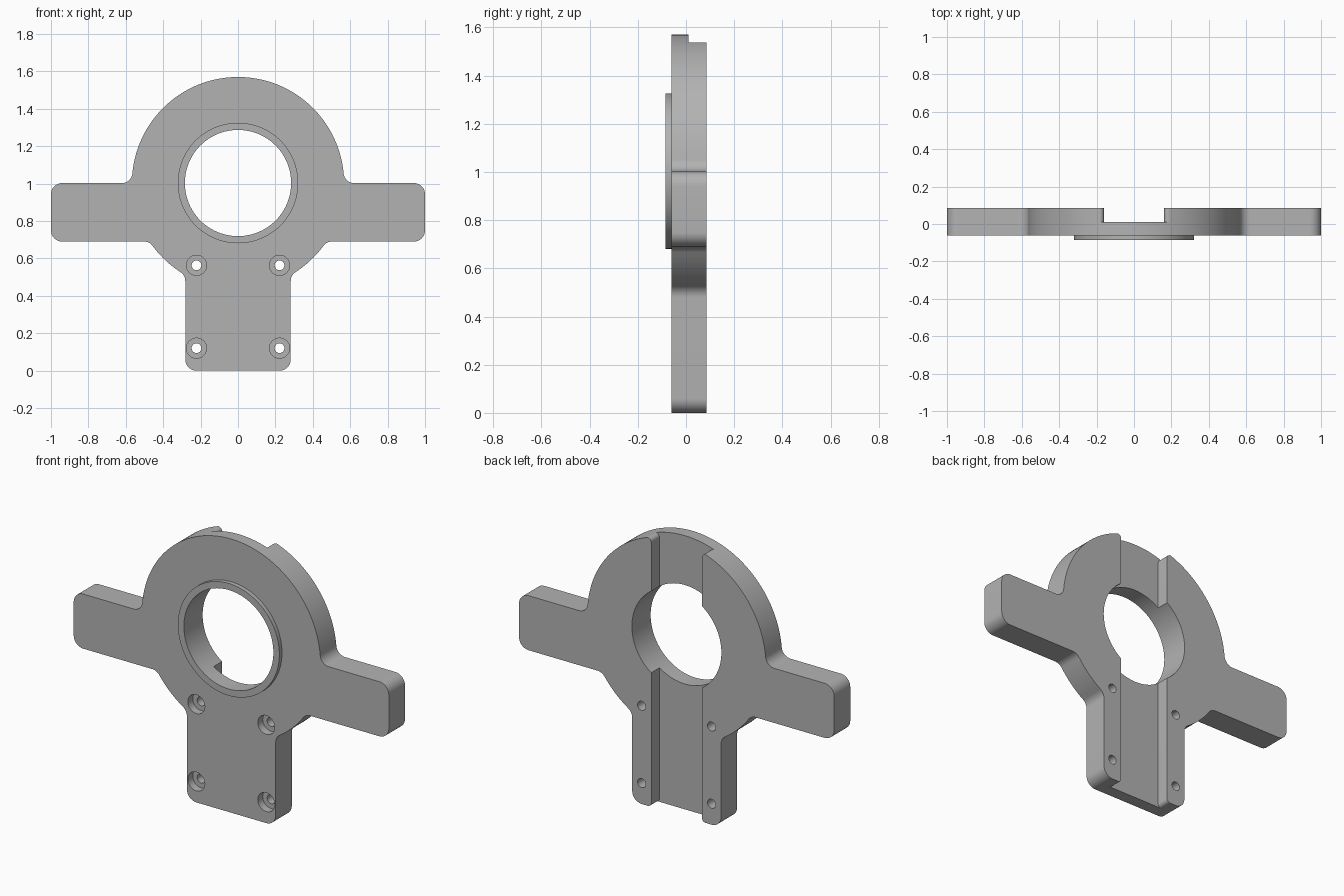
import bpy, bmesh, math

if "Cube" in bpy.data.objects:
    bpy.data.objects.remove(bpy.data.objects["Cube"])

CZ = 1.003          # height of the bore axis
R = 0.567           # outer radius of the round body
FIL = 0.056         # inside fillets
COR = 0.06          # outside corners
LEG, ARM_LO, ARM_HI = 0.282, 0.69, 1.003
FRONT, BACK = -0.061, 0.085
GROOVE, FLOOR, GR = 0.161, 0.01, 0.022

grey = bpy.data.materials.new("machined_grey")
grey.diffuse_color = (0.45, 0.45, 0.45, 1)
grey.use_nodes = True
grey.node_tree.nodes["Principled BSDF"].inputs["Base Color"].default_value = grey.diffuse_color


def arc(cx, cz, r, a0, a1, n=10):
    """Points on an arc in the xz plane, angles in degrees."""
    angles = [math.radians(a0 + (a1 - a0) * i / n) for i in range(n + 1)]
    return [(cx + r * math.cos(a), cz + r * math.sin(a)) for a in angles]


def angle(dx, dz):
    return math.degrees(math.atan2(dz, dx))


def slab(name, pts, y0, y1):
    """Extrude an xz outline from y0 to y1."""
    bm = bmesh.new()
    face = bm.faces.new([bm.verts.new((x, y0, z)) for x, z in pts])
    ext = bmesh.ops.extrude_face_region(bm, geom=[face])["geom"]
    for v in ext:
        if isinstance(v, bmesh.types.BMVert):
            v.co.y = y1
    bmesh.ops.remove_doubles(bm, verts=bm.verts, dist=1e-5)
    bmesh.ops.recalc_face_normals(bm, faces=bm.faces)
    me = bpy.data.meshes.new(name)
    bm.to_mesh(me)
    bm.free()
    me.materials.append(grey)
    ob = bpy.data.objects.new(name, me)
    bpy.context.collection.objects.link(ob)
    return ob


def disc(name, x, z, r, y0, y1, n=96):
    return slab(name, arc(x, z, r, 0, 360, n)[:-1], y0, y1)


def mirrored(half):
    return half + [(-x, z) for x, z in reversed(half)]


def combine(target, tool, op):
    """Apply a boolean and discard the tool."""
    bpy.context.view_layer.objects.active = target
    mod = target.modifiers.new(op, "BOOLEAN")
    mod.operation, mod.solver, mod.object = op, "EXACT", tool
    bpy.ops.object.modifier_apply(modifier=mod.name)
    bpy.data.objects.remove(tool)


# Body outline: leg, round body and side arm, with tangent fillets
leg_x = LEG + FIL
leg_z = CZ - math.sqrt((R + FIL) ** 2 - leg_x ** 2)
low_z = ARM_LO - FIL
low_x = math.sqrt((R + FIL) ** 2 - (CZ - low_z) ** 2)
top_z = ARM_HI + FIL
top_x = math.sqrt((R + FIL) ** 2 - (top_z - CZ) ** 2)
half = arc(LEG - COR, COR, COR, -90, 0)
half += arc(leg_x, leg_z, FIL, 180, angle(-leg_x, CZ - leg_z))
half += arc(0, CZ, R, angle(leg_x, leg_z - CZ), angle(low_x, low_z - CZ))[1:-1]
half += arc(low_x, low_z, FIL, angle(-low_x, CZ - low_z), 90)
half += arc(1 - COR, ARM_LO + COR, COR, -90, 0)
half += arc(1 - COR, ARM_HI - COR, COR, 0, 90)
half += arc(top_x, top_z, FIL, -90, angle(-top_x, CZ - top_z))
half += arc(0, CZ, R, angle(top_x, top_z - CZ), 90, 32)[1:-1]
half.append((0.0, CZ + R))
body = slab("bracket_body", mirrored(half), FRONT, BACK)

# Raised collar round the bore on the front
combine(body, disc("collar", 0, CZ, 0.322, -0.085, -0.02), "UNION")

# Vertical groove down the back, with rounded mouths at both ends
gx = GROOVE + GR
gz = math.sqrt((R - GR) ** 2 - gx ** 2)
groove = [(gx, -0.1)] + arc(gx, GR, GR, 270, 180, 6)
groove += arc(gx, CZ + gz, GR, 180, angle(gx, gz), 8)
groove.append((gx * 1.4, CZ + gz * 1.4))
combine(body, slab("groove", mirrored(groove), FLOOR, 0.2), "DIFFERENCE")

# Main bore
combine(body, disc("bore", 0, CZ, 0.284, -0.2, 0.2), "DIFFERENCE")

# Four counterbored screw holes
for x in (-0.222, 0.222):
    for z in (0.12, 0.563):
        combine(body, disc("counterbore", x, z, 0.054, -0.2, FRONT + 0.045, 32), "DIFFERENCE")
        combine(body, disc("screw_hole", x, z, 0.026, -0.2, 0.2, 24), "DIFFERENCE")

# Smooth curved walls, keep machined edges sharp
body.select_set(True)
bpy.context.view_layer.objects.active = body
bpy.ops.object.shade_smooth_by_angle(angle=math.radians(25))
